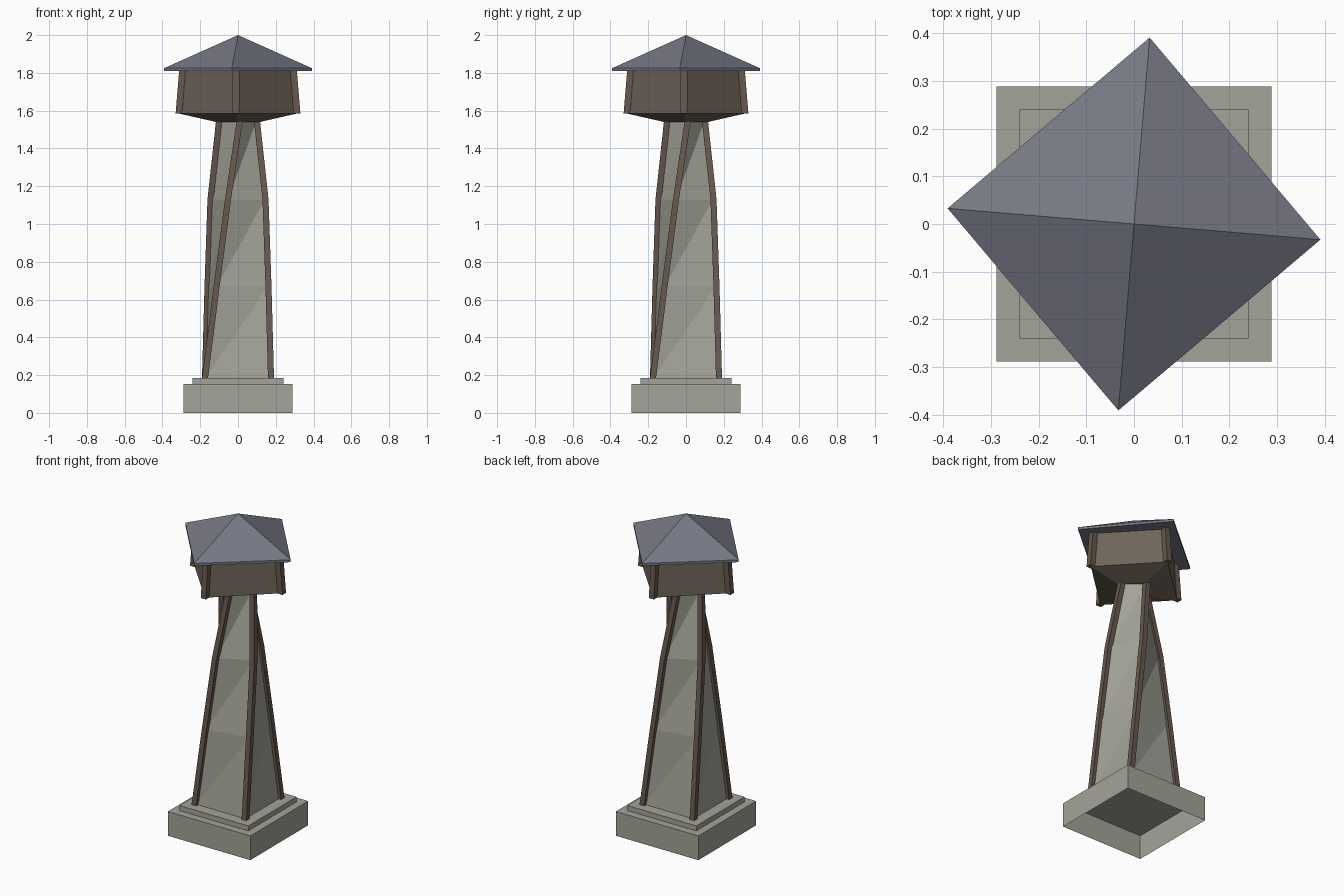
import bpy
import bmesh
from math import cos, sin, radians
from mathutils import Vector

cube = bpy.data.objects.get("Cube")
if cube:
    bpy.data.objects.remove(cube)


def material(name, rgb):
    m = bpy.data.materials.new(name)
    m.use_nodes = True
    linear = [(c / 255) ** 2.2 for c in rgb] + [1]
    m.diffuse_color = linear
    m.node_tree.nodes["Principled BSDF"].inputs["Base Color"].default_value = linear
    return m


STONE = material("pale stone", (162, 162, 152))
TIMBER = material("dark timber", (102, 89, 79))
PLANK = material("brown planks", (110, 100, 89))
SLATE = material("blue grey slate", (117, 119, 131))


def corner(level, i=0):
    """Corner i of a square ring given as (z, radius, twist)."""
    z, r, twist = level
    a = radians(225 + twist + 90 * i)
    return Vector((r * cos(a), r * sin(a), z))


def square_ring(level):
    return [corner(level, i) for i in range(4)]


def post_ring(centre, half):
    return [centre + Vector((x * half, y * half, 0))
            for x, y in ((-1, -1), (1, -1), (1, 1), (-1, 1))]


def loft(name, rings, mat, bottom=True, top=True, split=False, apex=None):
    """Skin four-cornered rings, optionally splitting twisted sides."""
    bm = bmesh.new()
    rows = [[bm.verts.new(p) for p in ring] for ring in rings]
    for low, high in zip(rows, rows[1:]):
        for i in range(4):
            j = (i + 1) % 4
            if split:
                bm.faces.new((low[i], low[j], high[j]))
                bm.faces.new((low[i], high[j], high[i]))
            else:
                bm.faces.new((low[i], low[j], high[j], high[i]))
    if bottom:
        bm.faces.new(rows[0][::-1])
    if apex:
        tip = bm.verts.new(apex)
        for i in range(4):
            bm.faces.new((rows[-1][i], rows[-1][(i + 1) % 4], tip))
    elif top:
        bm.faces.new(rows[-1])
    mesh = bpy.data.meshes.new(name)
    bm.to_mesh(mesh)
    bm.free()
    mesh.materials.append(mat)
    ob = bpy.data.objects.new(name, mesh)
    bpy.context.collection.objects.link(ob)
    return ob


def block(name, half, z0, z1, mat, bottom):
    rings = [post_ring(Vector((0, 0, z)), half) for z in (z0, z1)]
    return loft(name, rings, mat, bottom=bottom)


# Stepped plinth, hollow underneath
block("plinth", 0.288, 0, 0.153, STONE, False)
block("plinth_step", 0.24, 0.153, 0.185, STONE, False)

# Twisting tapered shaft
shaft = [(0.185, 0.247, 0), (0.67, 0.197, 10), (1.13, 0.155, 25), (1.545, 0.101, 50)]
loft("shaft", [square_ring((z, r - 0.004, t)) for z, r, t in shaft],
     STONE, bottom=False, split=True)

# Timber posts along the shaft corners
for i in range(4):
    loft(f"shaft_post_{i + 1}",
         [post_ring(corner(level, i), 0.016) for level in shaft], TIMBER)

# Flared lookout cabin with a sloping underside
floor, eave = (1.585, 0.313, 43), (1.815, 0.294, 43)
loft("cabin", [square_ring(level) for level in ((1.54, 0.115, 43), floor, eave)], PLANK)
for i in range(4):
    loft(f"cabin_post_{i + 1}",
         [post_ring(corner(level, i), 0.0175) for level in (floor, eave)], TIMBER)

# Pyramid roof with a thin eave edge
loft("roof", [square_ring((z, 0.392, 40.2)) for z in (1.81, 1.825)],
     SLATE, apex=(0, 0, 2))
